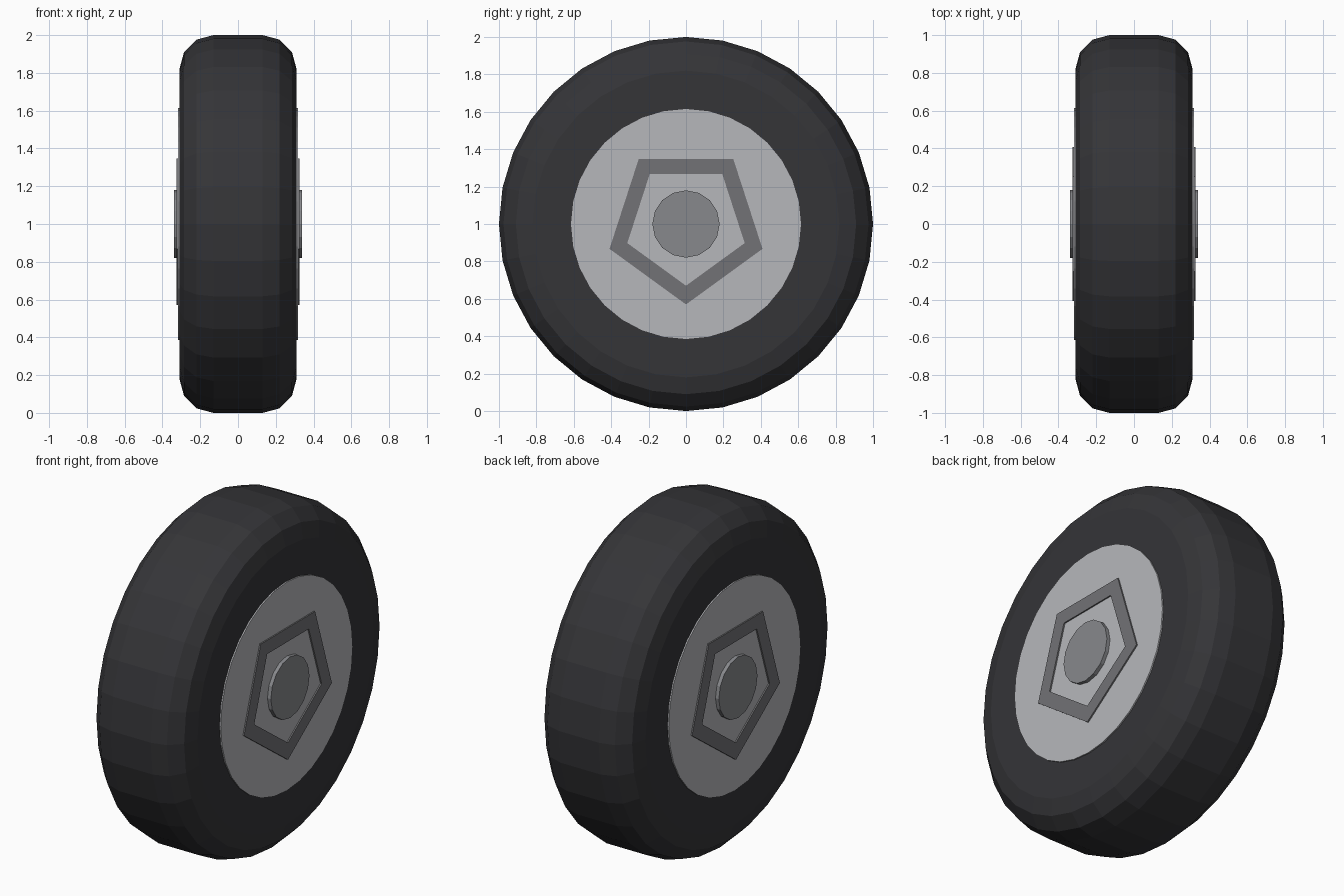
import bpy, bmesh
from math import sin, cos, pi, radians

if "Cube" in bpy.data.objects:
    bpy.data.objects.remove(bpy.data.objects["Cube"])


def material(name, r, g, b):
    m = bpy.data.materials.new(name)
    m.diffuse_color = (r, g, b, 1)
    m.use_nodes = True
    m.node_tree.nodes["Principled BSDF"].inputs["Base Color"].default_value = m.diffuse_color
    return m


RUBBER = material("rubber", 0.035, 0.035, 0.039)
RIM = material("rim_metal", 0.47, 0.475, 0.50)
FRAME = material("frame_metal", 0.17, 0.17, 0.18)
HUB = material("hub_metal", 0.245, 0.25, 0.265)


def lathe(name, profile, sides, mat, start=0.0, closed=False):
    """Revolve (x, radius) points around the x axis at z = 1.
    Open profiles get end caps; closed ones make a ring."""
    bm = bmesh.new()
    rings = []
    for x, r in profile:
        angles = [start + 2 * pi * i / sides for i in range(sides)]
        rings.append([bm.verts.new((x, r * cos(a), 1 + r * sin(a))) for a in angles])
    pairs = list(zip(rings, rings[1:]))
    if closed:
        pairs.append((rings[-1], rings[0]))
    else:
        bm.faces.new(rings[0])
        bm.faces.new(rings[-1])
    for a, b in pairs:
        for i in range(sides):
            j = (i + 1) % sides
            bm.faces.new((a[i], a[j], b[j], b[i]))
    bmesh.ops.recalc_face_normals(bm, faces=bm.faces)
    me = bpy.data.meshes.new(name)
    bm.to_mesh(me)
    bm.free()
    me.materials.append(mat)
    ob = bpy.data.objects.new(name, me)
    bpy.context.collection.objects.link(ob)
    return ob


# Tyre: cylinder with rounded shoulders
W, R, BEVEL = 0.31, 1.0, 0.18
shoulder = [(W - BEVEL + BEVEL * sin(radians(a)), R - BEVEL + BEVEL * cos(radians(a)))
            for a in (0, 30, 60, 90)]
lathe("tyre", [(-x, r) for x, r in reversed(shoulder)] + shoulder, 32, RUBBER)

# Wheel disc, pentagon frame (point down) and hub cap on both sides
for side, s in (("left", -1), ("right", 1)):
    lathe(f"rim_disc_{side}", [(s * 0.29, 0.615), (s * 0.318, 0.615)], 32, RIM)
    lathe(f"pentagon_frame_{side}",
          [(s * 0.30, 0.43), (s * 0.326, 0.43), (s * 0.326, 0.33), (s * 0.30, 0.33)],
          5, FRAME, start=-pi / 2, closed=True)
    lathe(f"hub_cap_{side}", [(s * 0.30, 0.18), (s * 0.34, 0.18)], 16, HUB)
